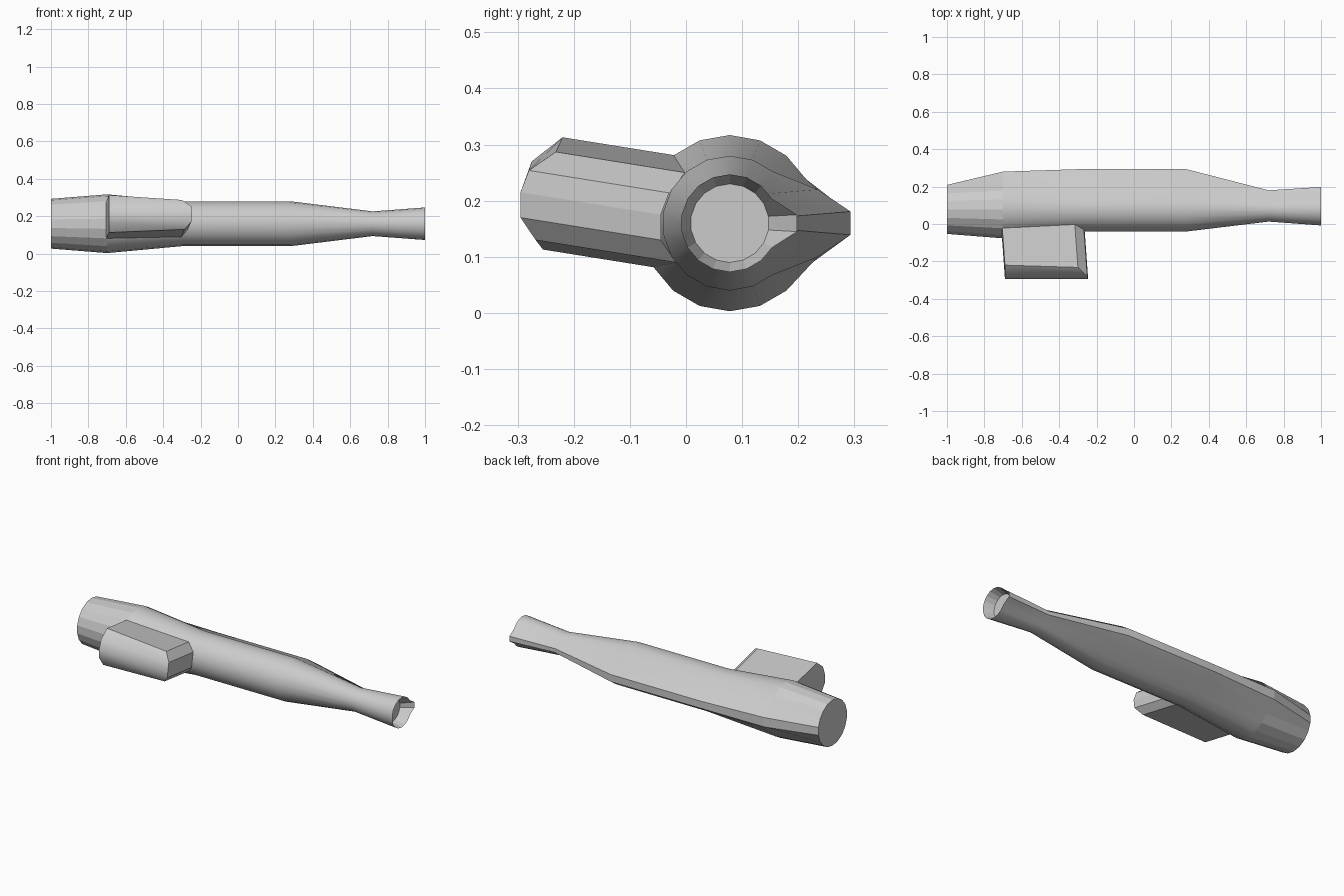
import bpy, bmesh
from math import sin, cos, radians

if "Cube" in bpy.data.objects:
    bpy.data.objects.remove(bpy.data.objects["Cube"])

CY, CZ, SIDES = 0.078, 0.16, 18


def make_object(name, bm):
    bmesh.ops.recalc_face_normals(bm, faces=bm.faces)
    me = bpy.data.meshes.new(name)
    bm.to_mesh(me)
    bm.free()
    ob = bpy.data.objects.new(name, me)
    bpy.context.collection.objects.link(ob)
    return ob


def bridge(bm, a, b):
    n = len(a)
    return [bm.faces.new((a[i], a[(i + 1) % n], b[(i + 1) % n], b[i])) for i in range(n)]


def ring(bm, x, r, ridge=None, shoulder=None):
    """18-sided ring; the two +y vertices are pulled out to form the ridge."""
    verts = []
    for i in range(SIDES):
        a = 10 + 20 * i
        y, z = CY + r * cos(radians(a)), CZ + r * sin(radians(a))
        if a in (10, 350) and ridge:
            y = ridge
        if a in (30, 330) and shoulder:
            y = shoulder
        verts.append(bm.verts.new((x, y, z)))
    return verts


# Body: lofted rings with a ridge along the back and a recessed front end
stations = [
    (-1.00, 0.133, None, None),
    (-0.70, 0.157, 0.28, None),
    (-0.30, 0.120, 0.293, 0.235),
    (0.28, 0.120, 0.293, 0.235),
    (0.72, 0.066, 0.18, None),
    (1.00, 0.087, 0.198, None),
    (0.94, 0.070, None, None),
]
bm = bmesh.new()
rings = [ring(bm, *s) for s in stations]
for k in range(len(rings) - 1):
    for f in bridge(bm, rings[k], rings[k + 1]):
        f.smooth = 1 <= k <= 4
bm.faces.new(rings[0])
bm.faces.new(rings[-1])
bm.normal_update()
for e in bm.edges:
    if len(e.link_faces) == 2 and e.calc_face_angle() > radians(32):
        e.smooth = False
make_object("body", bm)

# Side pod: rear and front edges of the outer face, extruded into the body
rear = [(-0.69, -0.22, 0.313), (-0.69, -0.275, 0.27), (-0.69, -0.295, 0.215),
        (-0.69, -0.295, 0.17), (-0.69, -0.255, 0.113)]
front = [(-0.30, -0.232, 0.287), (-0.25, -0.28, 0.254), (-0.245, -0.295, 0.215),
         (-0.25, -0.295, 0.17), (-0.285, -0.268, 0.13)]
inward = (-0.018, 0.25, -0.04)
bm = bmesh.new()
rv = [bm.verts.new(p) for p in rear]
fv = [bm.verts.new(p) for p in front]
for i in range(4):
    bm.faces.new((rv[i], fv[i], fv[i + 1], rv[i + 1])).smooth = True
outline = rv + fv[::-1]
inner = [bm.verts.new([c + d for c, d in zip(v.co, inward)]) for v in outline]
bridge(bm, outline, inner)
for i in range(4):
    bm.faces.new((inner[i], inner[i + 1], inner[8 - i], inner[9 - i]))
make_object("side_pod", bm)
